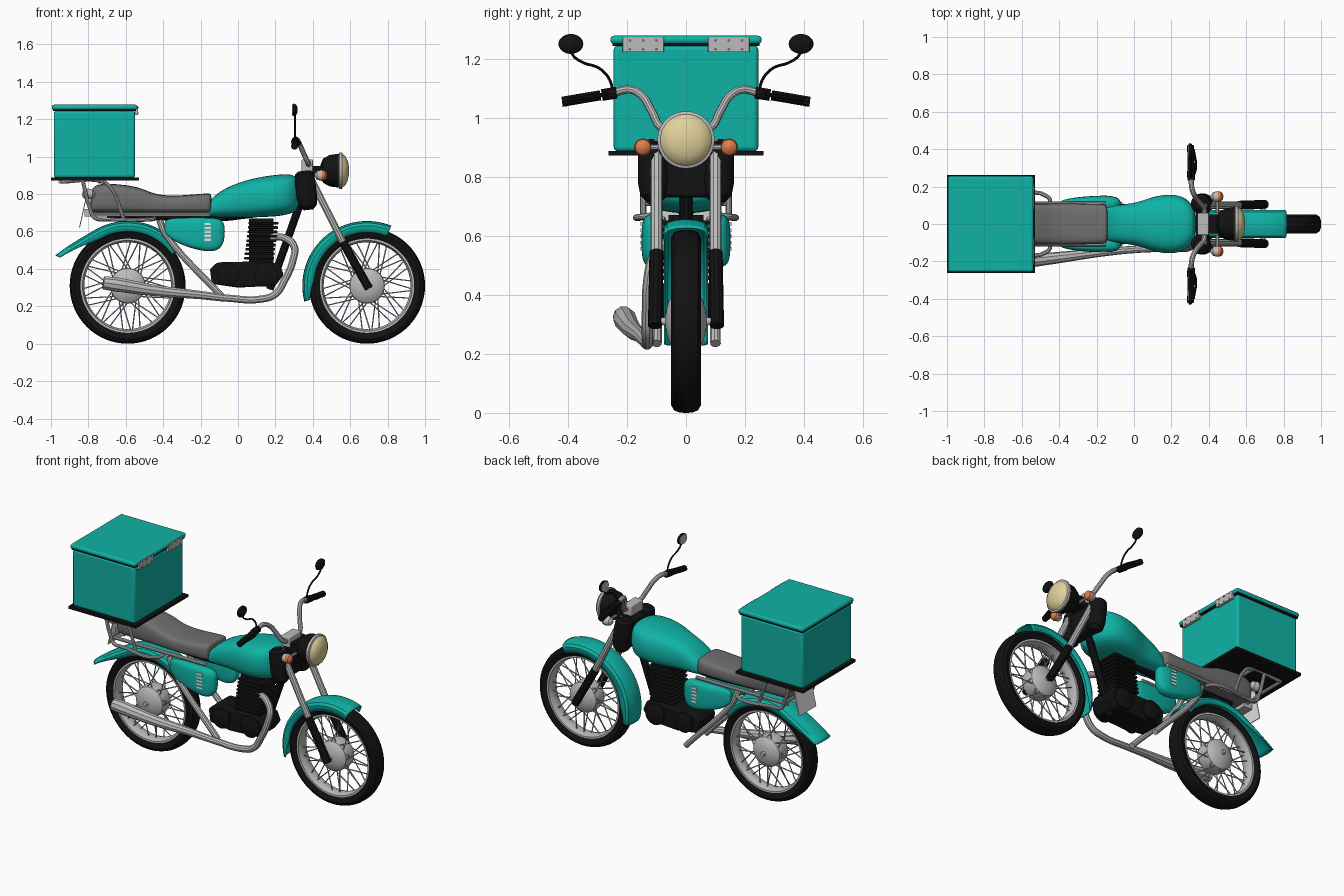
import bpy, bmesh, math
from mathutils import Vector as V
from math import sin, cos, pi, radians

if "Cube" in bpy.data.objects:
    bpy.data.objects.remove(bpy.data.objects["Cube"])


def mat(name, r, g, b):
    m = bpy.data.materials.new(name)
    m.diffuse_color = (r, g, b, 1)
    m.use_nodes = True
    m.node_tree.nodes["Principled BSDF"].inputs["Base Color"].default_value = m.diffuse_color
    return m


TEAL = mat("teal paint", 0.005, 0.45, 0.38)
BLACK = mat("black", 0.006, 0.006, 0.006)
SEAT = mat("seat grey", 0.16, 0.16, 0.16)
STEEL = mat("steel", 0.5, 0.5, 0.5)
CREAM = mat("cream lens", 0.75, 0.64, 0.33)
ORANGE = mat("orange", 0.75, 0.2, 0.07)
WHITE = mat("white", 0.8, 0.8, 0.8)


def finish(ob, m, mirror=False, sub=0, solid=0, bevel=0):
    ob.data.materials.clear()
    ob.data.materials.append(m)
    if bevel:
        b = ob.modifiers.new("bevel", 'BEVEL')
        b.width, b.segments = bevel, 3
    if solid:
        ob.modifiers.new("solid", 'SOLIDIFY').thickness = solid
    if sub:
        s = ob.modifiers.new("sub", 'SUBSURF')
        s.levels = s.render_levels = sub
    if mirror:
        k = ob.modifiers.new("mirror", 'MIRROR')
        k.use_axis = (False, True, False)
        k.use_mirror_merge = False
    return ob


def from_bm(name, bm, m, **kw):
    bmesh.ops.recalc_face_normals(bm, faces=bm.faces)
    me = bpy.data.meshes.new(name)
    bm.to_mesh(me)
    bm.free()
    ob = bpy.data.objects.new(name, me)
    bpy.context.collection.objects.link(ob)
    return finish(ob, m, **kw)


def skin(name, rings, m, closed=True, caps=True, loop=False, **kw):
    """Skin a list of point rings."""
    bm = bmesh.new()
    vs = [[bm.verts.new(p) for p in r] for r in rings]
    n = len(vs[0])
    pairs = list(zip(vs, vs[1:])) + ([(vs[-1], vs[0])] if loop else [])
    for a, b in pairs:
        for i in range(n if closed else n - 1):
            j = (i + 1) % n
            bm.faces.new((a[i], a[j], b[j], b[i]))
    if caps and not loop and closed:
        bm.faces.new(vs[0])
        bm.faces.new(vs[-1])
    return from_bm(name, bm, m, **kw)


def lathe(name, c, axis, prof, m, n=32, squash=1, **kw):
    """Revolve (radius, offset) pairs about an axis."""
    a = V(axis).normalized()
    e1 = V((0, 0, 1)).cross(a).normalized()
    e2 = a.cross(e1) * squash
    rings = [[V(c) + a * o + (e1 * cos(2 * pi * i / n) + e2 * sin(2 * pi * i / n)) * r
              for i in range(n)] for r, o in prof]
    return skin(name, rings, m, **kw)


def loft(name, stations, m, y=0, p=0.7, n=16, **kw):
    """Superellipse sections along x: (x, z bottom, z top, half width)."""
    def pw(t):
        return math.copysign(abs(t) ** p, t)
    rings = [[(x, y + w * pw(cos(2 * pi * i / n)), (a + b) / 2 + (b - a) / 2 * pw(sin(2 * pi * i / n)))
              for i in range(n)] for x, a, b, w in stations]
    return skin(name, rings, m, sub=2, **kw)


def tube(name, paths, r, m, radii=None, res=3, **kw):
    cu = bpy.data.curves.new(name, 'CURVE')
    cu.dimensions, cu.bevel_depth, cu.bevel_resolution = '3D', r, res
    cu.use_fill_caps, cu.resolution_u = True, 6
    for path in paths:
        s = cu.splines.new('BEZIER' if len(path) > 2 else 'POLY')
        pts = s.bezier_points if len(path) > 2 else s.points
        pts.add(len(path) - 1)
        for i, p in enumerate(path):
            if len(path) > 2:
                pts[i].co = p
                pts[i].handle_left_type = pts[i].handle_right_type = 'AUTO'
            else:
                pts[i].co = (*p, 1)
            pts[i].radius = radii[i] if radii else 1
    ob = bpy.data.objects.new(name, cu)
    bpy.context.collection.objects.link(ob)
    bpy.ops.object.select_all(action='DESELECT')
    ob.select_set(True)
    bpy.context.view_layer.objects.active = ob
    bpy.ops.object.convert(target='MESH')
    return finish(bpy.context.view_layer.objects.active, m, **kw)


def box(name, lo, hi, m, **kw):
    bm = bmesh.new()
    bmesh.ops.create_cube(bm, size=1)
    for v in bm.verts:
        v.co = V([(l + h) / 2 + c * (h - l) for l, h, c in zip(lo, hi, v.co)])
    return from_bm(name, bm, m, **kw)


def fender(name, cx, a0, a1, extra, skirt):
    w, rings = 0.075, []
    for k in range(37):
        t = k / 36
        a = radians(a0 + (a1 - a0) * t)
        prof = [(1, skirt(t)), (1, 0.32), (0.85, 0.335), (0.45, 0.344), (0, 0.346)]
        prof += [(-y, r) for y, r in prof[-2::-1]]
        rings.append([(cx + (r + extra(t)) * cos(a), y * w, 0.31 + (r + extra(t)) * sin(a)) for y, r in prof])
    skin(name, rings, TEAL, closed=False, solid=0.006)


# Wheels
Y = (0, 1, 0)
for side, cx in (("rear", -0.59), ("front", 0.69)):
    c = (cx, 0, 0.31)
    half = [(0.243, 0.032), (0.262, 0.044), (0.285, 0.05), (0.302, 0.04), (0.309, 0.02)]
    lathe(side + "_tyre", c, Y, half + [(0.31, 0)] + [(r, -o) for r, o in half[::-1]], BLACK, n=64, loop=True)
    lathe(side + "_rim", c, Y, [(0.252, -0.04), (0.252, 0.04), (0.242, 0.04), (0.232, 0.012),
                                (0.232, -0.012), (0.242, -0.04)], STEEL, n=64, loop=True)
    hub = [(0.012, 0.085), (0.014, 0.07), (0.04, 0.066), (0.07, 0.058), (0.092, 0.042), (0.095, 0.03)]
    lathe(side + "_hub", c, Y, hub + [(r, -o) for r, o in hub[::-1]], STEEL)
    spokes = []
    for k in range(36):
        a, s = 2 * pi * k / 36, 1 if k % 2 else -1
        b = a + radians(24) * (1 if k % 4 < 2 else -1)
        spokes.append([(cx + 0.09 * cos(a), s * 0.035, 0.31 + 0.09 * sin(a)),
                       (cx + 0.24 * cos(b), s * 0.008, 0.31 + 0.24 * sin(b))])
    tube(side + "_spokes", spokes, 0.0035, STEEL, res=1)

# Fenders
fender("front_fender", 0.69, 68, 194, lambda t: 0, lambda t: 0.285 + max(0, t - 0.85) * 0.2)
fender("rear_fender", -0.59, 35, 157, lambda t: 0.8 * max(0, t - 0.7) ** 2,
       lambda t: 0.29 + 0.09 * max(0, t - 0.7))

# Tank, seat, side covers
loft("fuel_tank", [(-0.165, 0.68, 0.74, 0.07), (-0.15, 0.678, 0.77, 0.09), (-0.08, 0.675, 0.83, 0.105),
                   (0.02, 0.675, 0.868, 0.115), (0.1, 0.675, 0.89, 0.15), (0.2, 0.677, 0.905, 0.165),
                   (0.275, 0.69, 0.91, 0.145), (0.315, 0.71, 0.895, 0.1), (0.33, 0.76, 0.86, 0.06)], TEAL)
loft("seat", [(-0.79, 0.71, 0.80, 0.085), (-0.775, 0.70, 0.845, 0.1), (-0.72, 0.698, 0.86, 0.108),
              (-0.6, 0.698, 0.85, 0.11), (-0.52, 0.698, 0.835, 0.11), (-0.45, 0.698, 0.80, 0.11),
              (-0.36, 0.698, 0.79, 0.11), (-0.25, 0.698, 0.797, 0.11), (-0.155, 0.698, 0.806, 0.108),
              (-0.14, 0.70, 0.80, 0.095)], SEAT, p=0.5)
loft("side_covers", [(-0.395, 0.60, 0.655, 0.012), (-0.37, 0.565, 0.67, 0.022), (-0.3, 0.525, 0.675, 0.035),
                     (-0.2, 0.495, 0.675, 0.042), (-0.13, 0.49, 0.675, 0.042), (-0.09, 0.51, 0.665, 0.034),
                     (-0.07, 0.56, 0.64, 0.015)], TEAL, y=0.11, p=0.6, mirror=True)
for i in range(5):
    z = 0.55 + 0.021 * i
    box("side_vent", (-0.18, 0.13, z), (-0.145, 0.154, z + 0.012), WHITE, mirror=True)

# Engine
box("cylinder_core", (0.06, -0.06, 0.42), (0.19, 0.06, 0.67), BLACK)
for i in range(9):
    x, z = 0.033 + 0.003 * i, 0.45 + 0.0235 * i
    box("cooling_fin", (x, -0.085, z), (x + 0.16, 0.085, z + 0.014), BLACK, bevel=0.004)
prof = [(-0.15, 0.40), (-0.11, 0.435), (0.1, 0.44), (0.22, 0.43), (0.245, 0.37), (0.2, 0.31), (0, 0.3), (-0.14, 0.32)]
skin("crankcase", [[(x, y, z) for x, z in prof] for y in (-0.085, 0.085)], BLACK, bevel=0.012)
for x, r in ((0.15, 0.065), (-0.05, 0.06)):
    lathe("crank_cover", (x, 0, 0.37), Y, [(r, 0.07), (r, 0.1), (r - 0.015, 0.108)], BLACK, mirror=True)

# Frame
tube("down_tube", [[(0.35, 0, 0.8), (0.17, 0, 0.29)]], 0.022, BLACK)
tube("spine", [[(0.34, 0, 0.78), (0.1, 0, 0.7), (-0.7, 0, 0.69)]], 0.025, BLACK)
tube("rear_frame_tubes", [[(-0.42, 0.085, 0.66), (-0.39, 0.09, 0.59), (-0.07, 0.1, 0.235)]], 0.018, STEEL, mirror=True)
tube("seat_rails", [[(-0.79, 0.11, 0.69), (-0.15, 0.11, 0.69)],
                    [(-0.83, 0.145, 0.87), (-0.79, 0.145, 0.72), (-0.765, 0.145, 0.672),
                     (-0.7, 0.145, 0.665), (-0.46, 0.145, 0.665), (-0.445, 0.1, 0.67)]], 0.011, STEEL, mirror=True)
tube("rack_legs", [[(-0.95, 0.145, 0.865), (-0.72, 0.145, 0.865), (-0.685, 0.145, 0.84), (-0.61, 0.145, 0.665)]],
     0.01, STEEL, mirror=True)
tube("rack_crossbars", [[(x, -0.145, z), (x, 0.145, z)] for x, z in ((-0.95, 0.865), (-0.74, 0.865), (-0.785, 0.71))],
     0.01, STEEL)

# Exhaust
tube("exhaust", [[(0.18, -0.05, 0.57), (0.25, -0.08, 0.565), (0.3, -0.11, 0.52), (0.295, -0.125, 0.45),
                  (0.25, -0.13, 0.34), (0.2, -0.13, 0.265), (0.12, -0.13, 0.238), (-0.05, -0.14, 0.243),
                  (-0.2, -0.155, 0.26), (-0.45, -0.185, 0.285), (-0.66, -0.207, 0.318), (-0.72, -0.212, 0.326)]],
     0.02, STEEL, radii=[1] * 7 + [1, 1.15, 1.6, 2, 1.8])

# Fork and steering head
top, mid, low = V((0.37, 0.1, 0.92)), V((0.56, 0.1, 0.545)), V((0.7, 0.105, 0.295))
tube("fork_tubes", [[top, mid]], 0.02, STEEL, mirror=True)
tube("fork_sliders", [[mid, low]], 0.024, BLACK, mirror=True)
tube("front_axle", [[(0.69, -0.1, 0.31), (0.69, 0.1, 0.31)]], 0.008, STEEL)
lathe("fork_ears", (0.365, 0.108, 0.82), (0.12, 0, -1), [(0.03, -0.105), (0.05, -0.09), (0.055, -0.04), (0.055, 0.04),
                                                       (0.046, 0.085), (0.025, 0.105)], BLACK, mirror=True)
box("steering_head", (0.33, -0.11, 0.73), (0.4, 0.11, 0.9), BLACK, bevel=0.015)
box("handlebar_clamp", (0.34, -0.06, 0.92), (0.4, 0.06, 0.985), STEEL, bevel=0.006)

# Headlight and indicators
X, hl = (1, 0, 0), (0.55, 0, 0.925)
box("headlight_bracket", (0.38, -0.05, 0.89), (0.47, 0.05, 0.95), BLACK)
lathe("headlight_bowl", hl, X, [(0.03, -0.11), (0.065, -0.095), (0.084, -0.06), (0.092, 0)], BLACK)
lathe("headlight_rim", hl, X, [(0.09, -0.012), (0.097, -0.008), (0.097, 0.006), (0.09, 0.01)], STEEL)
lathe("headlight_lens", hl, X, [(0.09, 0.005), (0.08, 0.022), (0.055, 0.036), (0.025, 0.043), (0.002, 0.044)], CREAM)
for nm, x, y, z, d in (("front", 0.445, 0.146, 0.9, 1), ("rear", -0.8, 0.1, 0.8, -1)):
    tube(nm + "_indicator_stems", [[(x, 0.06, z), (x, y, z)]], 0.009, STEEL, mirror=True)
    lathe(nm + "_indicator_shells", (x, y, z), (d, 0, 0), [(0.008, -0.035), (0.024, -0.022), (0.03, 0.005)], STEEL,
          n=20, mirror=True)
    lathe(nm + "_indicator_lenses", (x, y, z), (d, 0, 0), [(0.029, 0.005), (0.026, 0.02), (0.015, 0.03), (0.002, 0.033)],
          ORANGE, n=20, mirror=True)

# Handlebar, grips, mirrors
tube("handlebar", [[(0.375, 0, 0.965), (0.375, 0.08, 0.965), (0.35, 0.115, 1.02), (0.325, 0.15, 1.075),
                    (0.31, 0.19, 1.095), (0.305, 0.25, 1.083)]], 0.014, STEEL, mirror=True)
tube("grips", [[(0.305, 0.29, 1.076), (0.302, 0.415, 1.055)], [(0.302, 0.405, 1.056), (0.302, 0.42, 1.054)]],
     0.018, BLACK, mirror=True)
tube("switch_blocks", [[(0.306, 0.235, 1.085), (0.305, 0.285, 1.077)]], 0.021, BLACK, mirror=True)
tube("levers", [[(0.315, 0.25, 1.085), (0.33, 0.3, 1.075), (0.318, 0.4, 1.06)]], 0.007, BLACK, mirror=True)
tube("mirror_stems", [[(0.305, 0.25, 1.08), (0.305, 0.255, 1.12), (0.305, 0.29, 1.165), (0.305, 0.355, 1.19),
                       (0.305, 0.385, 1.215), (0.305, 0.39, 1.24)]], 0.005, BLACK, mirror=True)
lathe("mirrors", (0.305, 0.39, 1.25), X, [(0.038, -0.012), (0.042, -0.008), (0.04, 0.002), (0.025, 0.011), (0.003, 0.014)],
      BLACK, squash=0.8, mirror=True)
lathe("mirror_glass", (0.292, 0.39, 1.25), X, [(0.036, -0.002), (0.036, 0.003)], STEEL, squash=0.8, mirror=True)

# Number plate, tilted
skin("number_plate", [[(-0.81 + d, y, 0.80), (-0.85 + d, y, 0.62), (-0.845 + d, y, 0.62), (-0.805 + d, y, 0.80)]
                      for d, y in ((0, -0.085), (0, 0.085))], WHITE)
box("plate_bracket", (-0.82, -0.05, 0.68), (-0.76, 0.05, 0.72), STEEL)

# Delivery box
box("box_base", (-1.0, -0.262, 0.872), (-0.53, 0.262, 0.888), BLACK)
box("delivery_box", (-0.985, -0.245, 0.886), (-0.55, 0.245, 1.245), TEAL, bevel=0.015)
box("box_seal", (-0.988, -0.249, 1.243), (-0.546, 0.249, 1.252), BLACK)
box("box_lid", (-0.995, -0.256, 1.25), (-0.538, 0.256, 1.278), TEAL, bevel=0.012)
for s in (1,):
    box("hinges", (-0.552, 0.075, 1.222), (-0.535, 0.215, 1.272), STEEL, bevel=0.002, mirror=True)
    for y in (0.1, 0.145, 0.19):
        for z in (1.232, 1.262):
            lathe("hinge_screw", (-0.535, y, z), X, [(0.005, -0.002), (0.005, 0.002)], SEAT, n=10, mirror=True)

# Smooth shading with sharp edges kept
bpy.ops.object.select_all(action='SELECT')
bpy.context.view_layer.objects.active = bpy.context.scene.objects[0]
bpy.ops.object.shade_smooth_by_angle(angle=radians(35))
